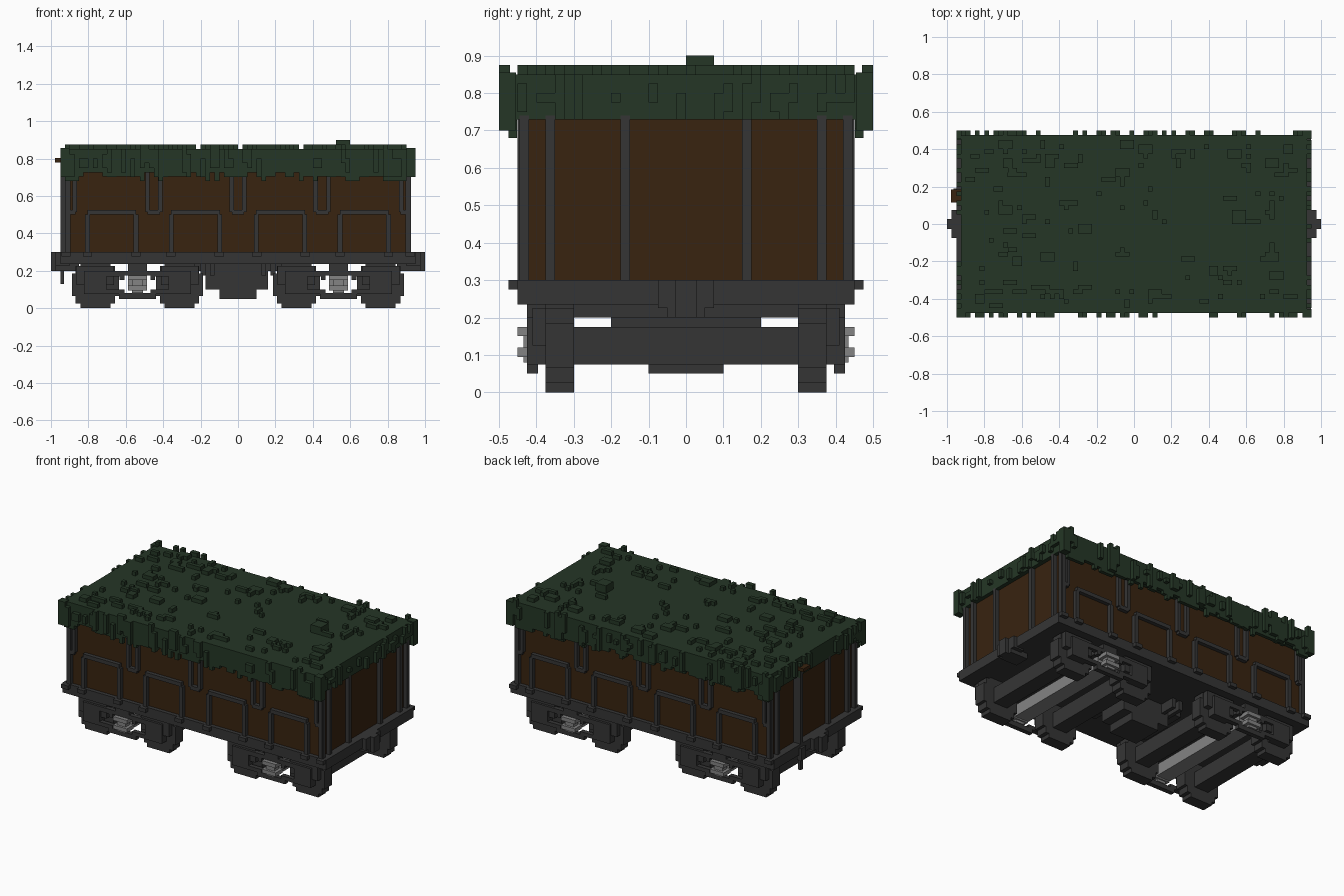
import bpy, bmesh, random
from mathutils import Matrix, Vector

random.seed(4)
V = 0.025  # block unit

cube = bpy.data.objects.get("Cube")
if cube:
    bpy.data.objects.remove(cube, do_unlink=True)


def material(name, rgb):
    m = bpy.data.materials.new(name)
    m.use_nodes = True
    m.diffuse_color = (*rgb, 1)
    bsdf = m.node_tree.nodes["Principled BSDF"]
    bsdf.inputs["Base Color"].default_value = (*rgb, 1)
    bsdf.inputs["Roughness"].default_value = 0.9
    return m


GREEN = material("canvas green", (0.018, 0.037, 0.019))
BROWN = material("wood brown", (0.040, 0.017, 0.005))
IRON = material("dark iron", (0.036, 0.036, 0.036))
STEEL = material("light steel", (0.23, 0.23, 0.23))


def blocks(name, mat, boxes):
    """One object made of boxes given as (x0, x1, y0, y1, z0, z1)."""
    bm = bmesh.new()
    for x0, x1, y0, y1, z0, z1 in boxes:
        size = Vector((abs(x1 - x0), abs(y1 - y0), z1 - z0))
        mid = Vector((x0 + x1, y0 + y1, z0 + z1)) / 2
        bmesh.ops.create_cube(bm, size=1, matrix=Matrix.Translation(mid) @ Matrix.Diagonal((*size, 1)))
    me = bpy.data.meshes.new(name)
    bm.to_mesh(me)
    bm.free()
    me.materials.append(mat)
    ob = bpy.data.objects.new(name, me)
    bpy.context.collection.objects.link(ob)
    return ob


def both_sides(boxes):
    """Repeat boxes mirrored front to back."""
    return boxes + [(a, b, -d, -c, e, f) for a, b, c, d, e, f in boxes]


def both_ends(boxes):
    """Repeat boxes mirrored left to right."""
    return boxes + [(-b, -a, c, d, e, f) for a, b, c, d, e, f in boxes]


# Wooden body
blocks("body", BROWN, [(-0.9, 0.9, -0.425, 0.425, 0.3, 0.75)])

# Iron strapping on the long sides: low arches, high hanging U shapes, corner posts
Y0, Y1 = -0.45, -0.42
strap = []
for cx in (-0.675, -0.2275, 0.2275, 0.675):
    strap += [(cx - 0.1425, cx - 0.1175, Y0, Y1, 0.3, 0.5),
              (cx + 0.1175, cx + 0.1425, Y0, Y1, 0.3, 0.5),
              (cx - 0.13, cx + 0.13, Y0, Y1, 0.5, 0.525)]
for cx in (-0.45, 0, 0.45):
    strap += [(cx - 0.045, cx - 0.022, Y0, Y1, 0.515, 0.74),
              (cx + 0.022, cx + 0.045, Y0, Y1, 0.515, 0.74),
              (cx - 0.033, cx + 0.033, Y0, Y1, 0.5, 0.525)]
strap += both_ends([(0.895, 0.92, Y0, Y1, 0.3, 0.74), (0.862, 0.884, Y0, Y1, 0.515, 0.74),
                    (0.87, 0.9, Y0, Y1, 0.5, 0.525)])
blocks("side_straps", IRON, both_sides(strap))

# Posts on the two ends
posts = [(0.895, 0.925, y, y + V, 0.3, 0.74) for y in (0.15, 0.35, 0.42)]
blocks("end_posts", IRON, both_sides(both_ends(posts)))

# Brake rod, handle and hose on one end
blocks("brake_rod", IRON, [(-0.95, -0.92, 0.15, 0.175, 0.3, 0.78),
                           (-0.965, -0.935, 0.14, 0.19, 0.2, 0.28),
                           (-0.95, -0.93, 0.15, 0.175, 0.13, 0.22)])
blocks("brake_handle", BROWN, [(-0.978, -0.925, 0.115, 0.185, 0.78, 0.802)])

# Underframe with brackets under the straps
frame = [(-0.95, 0.95, -0.45, 0.45, 0.235, 0.3)]
nubs = [(x - 0.025, x + 0.025, -0.475, -0.44, 0.275, 0.3)
        for x in (-0.92, -0.805, -0.545, -0.36, -0.1, 0.1, 0.36, 0.545, 0.805, 0.92)]
blocks("underframe", IRON, frame + both_sides(nubs))

# Couplers
blocks("couplers", IRON, both_ends([(0.9, 0.975, -0.075, 0.075, 0.225, 0.3),
                                    (0.95, 1.0, -0.028, 0.028, 0.2, 0.3),
                                    (0.85, 0.975, -0.05, 0.05, 0.2, 0.25)]))

# Stepped equipment box and ribs under the middle
ribs = [(x, x + V, -0.2, 0.2, 0.175, 0.24) for x in (-0.2, -0.15, 0.125, 0.175)]
blocks("center_box", IRON, ribs + [(-0.27, 0.25, -0.1, 0.1, 0.2, 0.24),
                                   (-0.175, 0.16, -0.1, 0.1, 0.1, 0.21),
                                   (-0.1, 0.1, -0.1, 0.1, 0.05, 0.11)])

# Bogies: stepped wheels, axles, side frames and springs
for label, cx in (("right", -0.5375), ("left", 0.5375)):
    wheels, axles, sides, springs = [], [], [], []
    for wx in (cx - 0.225, cx + 0.225):
        for hw, hh in ((0.125, 0.06), (0.105, 0.1), (0.08, 0.125)):
            wheels.append((wx - hw, wx + hw, -0.375, -0.3, 0.125 - hh, 0.125 + hh))
        axles.append((wx - 0.05, wx + 0.05, -0.38, 0.38, 0.075, 0.175))
        # Axle box
        sides += [(wx - 0.06, wx + 0.06, -0.425, -0.37, 0.075, 0.2),
                  (wx - 0.1, wx + 0.1, -0.41, -0.37, 0.125, 0.225)]
    # Side frame around the spring window
    sides += [(cx - 0.1, cx + 0.1, -0.425, -0.395, 0.05, 0.08),
              (cx - 0.095, cx + 0.095, -0.425, -0.395, 0.175, 0.2),
              (cx - 0.05, cx + 0.05, -0.425, -0.375, 0.19, 0.24)]
    for s in (-1, 1):
        a, b = sorted((cx + s * 0.07, cx + s * 0.095))
        sides.append((a, b, -0.425, -0.395, 0.07, 0.1))
        sides.append((a, b, -0.425, -0.395, 0.15, 0.18))
        a, b = sorted((cx + s * 0.09, cx + s * 0.17))
        sides.append((a, b, -0.425, -0.395, 0.075, 0.1))
        sides.append((a, b, -0.425, -0.395, 0.17, 0.2))
    for z, hw in ((0.085, 0.05), (0.14, 0.05)):
        springs.append((cx - hw, cx + hw, -0.45, -0.38, z + 0.01, z + 0.035))
    springs.append((cx - 0.03, cx + 0.03, -0.435, -0.39, 0.08, 0.175))
    blocks(label + "_wheels", IRON, both_sides(wheels))
    blocks(label + "_axles", IRON, axles + [(cx - 0.05, cx + 0.05, -0.375, 0.375, 0.2, 0.24)])
    blocks(label + "_side_frames", IRON, both_sides(sides))
    blocks(label + "_springs", STEEL, both_sides(springs))
    blocks(label + "_cross_plank", STEEL, [(cx - 0.05, cx + 0.05, -0.375, 0.375, 0.1, 0.175)])

# Canvas cover: slab, ragged hem and lumps
cover = [(-0.925, 0.925, -0.475, 0.475, 0.73, 0.85)]
hem = 0.71
for i in range(-37, 37):  # hem along the long sides
    for s in (-1, 1):
        x = i * V
        if random.random() < 0.45:
            hem = random.choice((0.68, 0.7, 0.705, 0.725))
        y0, y1 = sorted((s * 0.452, s * 0.475))
        cover.append((x, x + V, y0, y1, hem, 0.76))
        if random.random() < 0.45:  # outer fold
            y0, y1 = sorted((s * 0.47, s * 0.5))
            low = random.choice((0.7, 0.725, 0.75, 0.775))
            cover.append((x, x + V, y0, y1, low, random.choice((0.8, 0.825, 0.85, 0.875))))
for i in range(-19, 19):  # folds along the ends
    for s in (-1, 1):
        if random.random() < 0.5:
            x0, x1 = sorted((s * 0.92, s * 0.948))
            low = random.choice((0.73, 0.75, 0.775))
            cover.append((x0, x1, i * V, i * V + V, low, random.choice((0.8, 0.825, 0.85))))
for sx in (-1, 1):  # corner bunches
    for sy in (-1, 1):
        x0, x1 = sorted((sx * 0.9, sx * 0.95))
        y0, y1 = sorted((sy * 0.455, sy * 0.5))
        cover.append((x0, x1, y0, y1, 0.7, 0.855))
for n in range(190):  # lumps on top, denser toward the rim
    x = random.randint(-36, 32) * V
    y = random.randint(-18, 16) * V
    if abs(x) < 0.6 and abs(y) < 0.28 and random.random() < 0.7:
        continue
    w, d = random.choice((1, 1, 1, 2, 3)), random.choice((1, 1, 1, 2))
    cover.append((x, x + w * V, y, y + d * V, 0.84, 0.875))
cover.append((0.525, 0.6, 0.0, 0.075, 0.84, 0.9))
blocks("canvas_cover", GREEN, cover)
